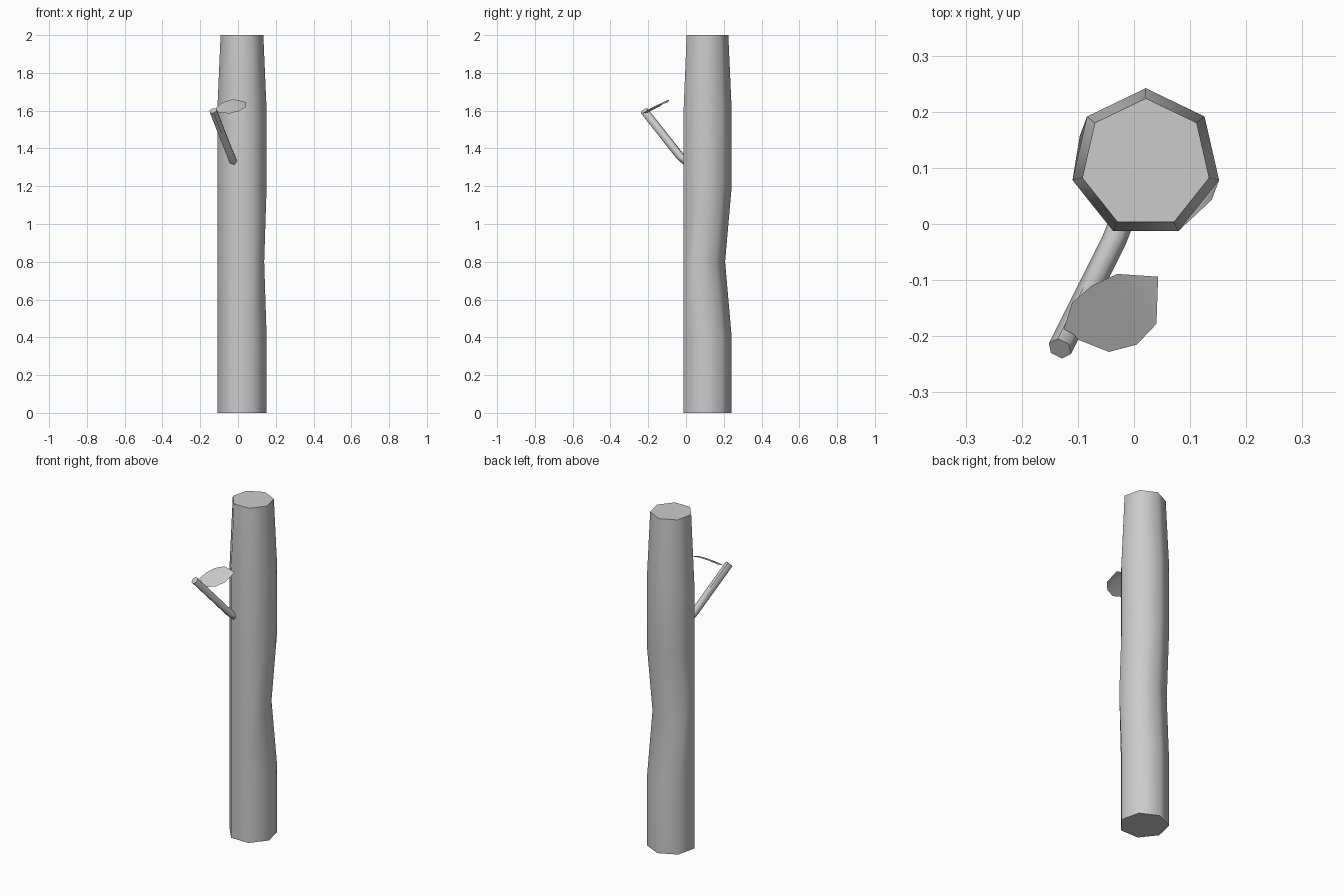
import bpy, math
from mathutils import Vector

if "Cube" in bpy.data.objects:
    bpy.data.objects.remove(bpy.data.objects["Cube"])


def make_object(name, verts, faces, angle=60):
    mesh = bpy.data.meshes.new(name)
    mesh.from_pydata(verts, [], faces)
    obj = bpy.data.objects.new(name, mesh)
    bpy.context.collection.objects.link(obj)
    bpy.ops.object.select_all(action='DESELECT')
    obj.select_set(True)
    bpy.context.view_layer.objects.active = obj
    bpy.ops.object.shade_smooth_by_angle(angle=math.radians(angle))
    return obj


def tube_faces(rings, n):
    faces = [[r * n + i, r * n + (i + 1) % n, (r + 1) * n + (i + 1) % n, (r + 1) * n + i]
             for r in range(rings - 1) for i in range(n)]
    return faces + [list(range(n))[::-1], list(range((rings - 1) * n, rings * n))]


# Trunk: seven-sided column, dented at the back halfway up, tapered at the top
SIDES = 7
trunk = []
for z in (0, 0.4, 0.8, 1.2, 1.6, 2.0):
    r = 0.116 if z == 2.0 else 0.134
    for i in range(SIDES):
        a = math.pi / 2 + math.tau * i / SIDES
        v = Vector((0.021 + r * math.cos(a), 0.108 + r * math.sin(a), z))
        if z == 0.8 and i in (0, 1, 5, 6):
            v += Vector((-0.013, -0.035, 0))
        trunk.append(v)
make_object("trunk", trunk, tube_faces(6, SIDES))

# Branch stub: six-sided tube growing out of the front of the trunk
path = [Vector(p) for p in ((-0.008, 0.04, 1.295), (-0.036, -0.03, 1.357), (-0.132, -0.222, 1.60))]
axis = (path[2] - path[1]).normalized()
side = axis.cross(Vector((0, 0, 1))).normalized()
up = side.cross(axis)
branch = []
for p in path:
    for i in range(6):
        a = math.tau * i / 6
        branch.append(p + 0.022 * (math.cos(a) * side + math.sin(a) * up))
make_object("branch", branch, tube_faces(3, 6)).data.validate()

# Leaf: curved thin blade, given as pairs of left and right edge points, then the tip
leaf = [(-0.125, -0.187, 1.600), (-0.107, -0.197, 1.594),
        (-0.110, -0.140, 1.622), (-0.100, -0.206, 1.590),
        (-0.075, -0.110, 1.646), (-0.045, -0.228, 1.585),
        (-0.030, -0.089, 1.660), (0.005, -0.215, 1.597),
        (0.000, -0.091, 1.656), (0.040, -0.178, 1.618),
        (0.043, -0.094, 1.645)]
leaf_faces = [[i, i + 1, i + 3, i + 2] for i in range(0, 8, 2)] + [[8, 9, 10]]
make_object("leaf", leaf, leaf_faces)
